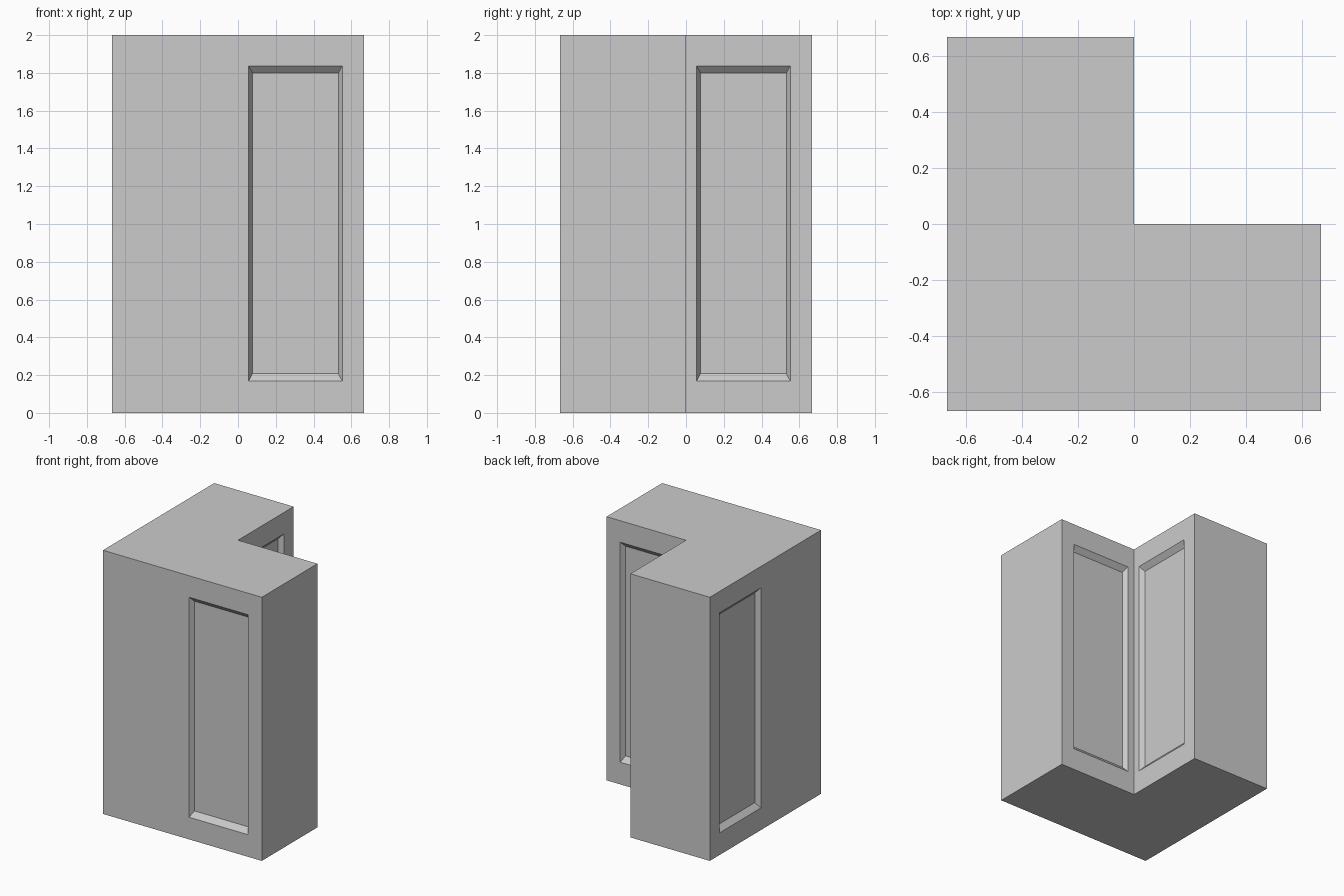
import bpy, bmesh
from mathutils import Vector

if "Cube" in bpy.data.objects:
    bpy.data.objects.remove(bpy.data.objects["Cube"])

H = 2 / 3          # half width of the L footprint
DEPTH = 0.035      # panel recess depth


def mesh_object(name, bm):
    bmesh.ops.recalc_face_normals(bm, faces=bm.faces)
    me = bpy.data.meshes.new(name)
    bm.to_mesh(me)
    bm.free()
    ob = bpy.data.objects.new(name, me)
    bpy.context.collection.objects.link(ob)
    return ob


# L-shaped corner block, extruded upwards
bm = bmesh.new()
outline = [(-H, -H), (H, -H), (H, 0), (0, 0), (0, H), (-H, H)]
base = bm.faces.new([bm.verts.new((x, y, 0)) for x, y in outline])
ext = bmesh.ops.extrude_face_region(bm, geom=[base])
bmesh.ops.translate(bm, vec=(0, 0, 2),
                    verts=[v for v in ext["geom"] if isinstance(v, bmesh.types.BMVert)])
block = mesh_object("corner_block", bm)


# Tapered panel recess: wall origin, direction along the wall, inward direction
def add_recess(bm, origin, along, inward):
    rings = []
    for t in (-0.2, 1.0):      # just outside the wall, then the panel floor
        u0, u1 = 0.056 + 0.021 * t, 0.552 - 0.021 * t
        z0, z1 = 0.168 + 0.04 * t, 1.837 - 0.038 * t
        rings.append([bm.verts.new(Vector(origin) + Vector(along) * u
                                   + Vector(inward) * DEPTH * t + Vector((0, 0, z)))
                      for u, z in ((u0, z0), (u1, z0), (u1, z1), (u0, z1))])
    a, b = rings
    bm.faces.new(a)
    bm.faces.new(b)
    for i in range(4):
        j = (i + 1) % 4
        bm.faces.new((a[i], a[j], b[j], b[i]))


# One recess on each side of both wings
bm = bmesh.new()
X, Y = Vector((1, 0, 0)), Vector((0, 1, 0))
add_recess(bm, (0, -H, 0), X, Y)
add_recess(bm, (0, 0, 0), X, -Y)
add_recess(bm, (-H, 0, 0), Y, X)
add_recess(bm, (0, 0, 0), Y, -X)
cutter = mesh_object("panel_cutter", bm)
cutter.hide_render = True

# Carve the panels, then discard the cutter
mod = block.modifiers.new("panels", 'BOOLEAN')
mod.operation = 'DIFFERENCE'
mod.solver = 'EXACT'
mod.object = cutter
bpy.context.view_layer.objects.active = block
block.select_set(True)
bpy.ops.object.modifier_apply(modifier=mod.name)
bpy.data.objects.remove(cutter, do_unlink=True)
